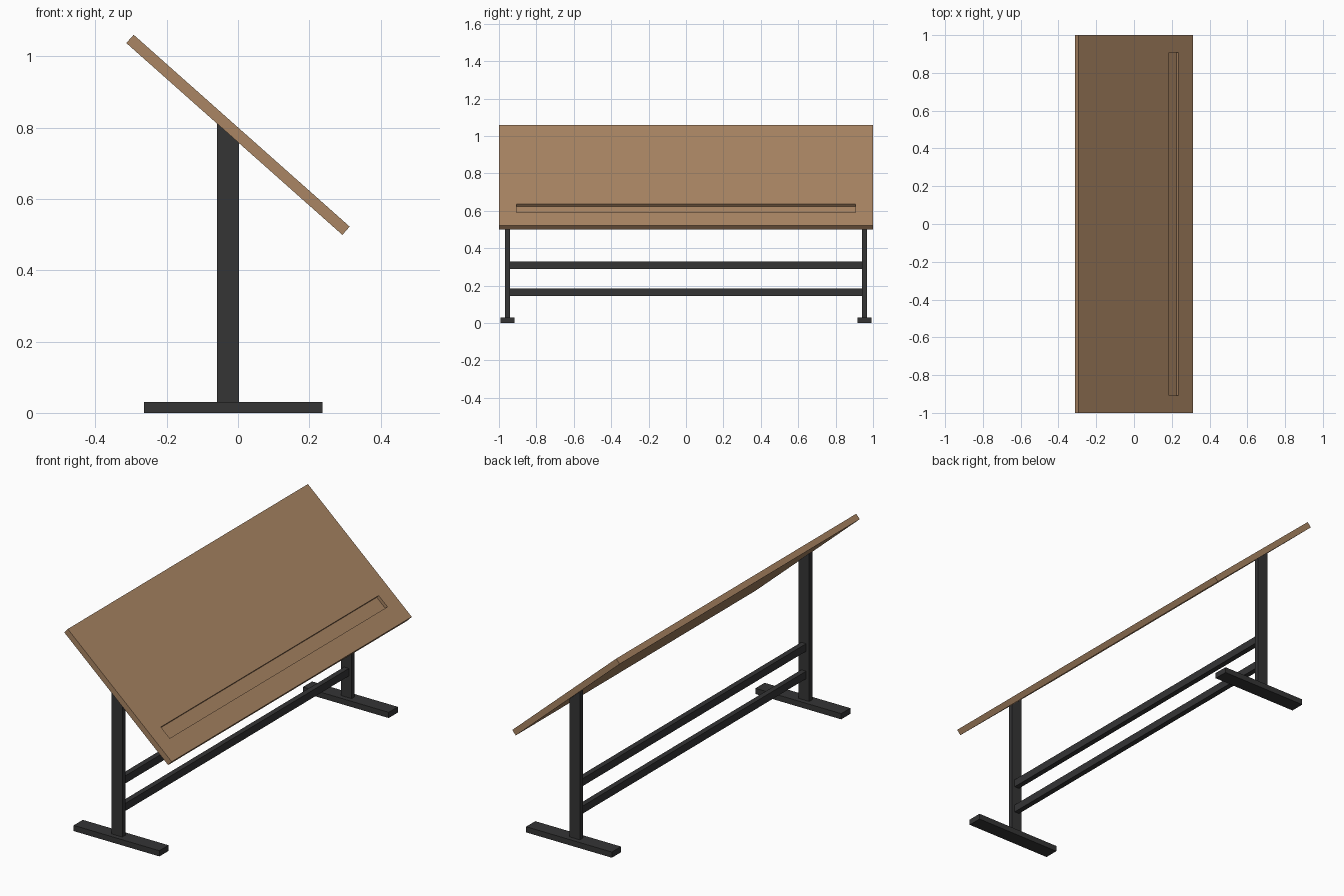
import bpy, bmesh, math
from mathutils import Matrix

if "Cube" in bpy.data.objects:
    bpy.data.objects.remove(bpy.data.objects["Cube"])


def material(name, rgb):
    m = bpy.data.materials.new(name)
    m.diffuse_color = (*rgb, 1.0)
    m.use_nodes = True
    m.node_tree.nodes["Principled BSDF"].inputs["Base Color"].default_value = m.diffuse_color
    return m


wood = material("warm_wood", (0.40, 0.235, 0.125))
metal = material("dark_metal", (0.035, 0.035, 0.036))

TILT = math.radians(41.6)
BOARD_Z = 0.7795
LENGTH, THICK = 0.81, 0.031


def finish(bm, name, mat):
    bmesh.ops.recalc_face_normals(bm, faces=bm.faces)
    me = bpy.data.meshes.new(name)
    bm.to_mesh(me)
    bm.free()
    me.materials.append(mat)
    ob = bpy.data.objects.new(name, me)
    bpy.context.collection.objects.link(ob)
    return ob


def box(bm, x0, x1, y0, y1, z0, z1):
    size = Matrix.Diagonal((x1 - x0, y1 - y0, z1 - z0, 1))
    move = Matrix.Translation(((x0 + x1) / 2, (y0 + y1) / 2, (z0 + z1) / 2))
    return bmesh.ops.create_cube(bm, size=1, matrix=move @ size)["verts"]


def underside(x):
    # height of the tilted board's lower face at x
    return BOARD_Z - THICK / 2 / math.cos(TILT) - x * math.tan(TILT)


# Tilted board with a sunken pencil groove
bm = bmesh.new()
box(bm, -LENGTH / 2, LENGTH / 2, -1, 1, -THICK / 2, THICK / 2)
bm.normal_update()
top = max(bm.faces, key=lambda f: f.calc_center_median().z)
bmesh.ops.inset_individual(bm, faces=[top], thickness=0.1)
mid = top.calc_center_median()
for v in top.verts:
    v.co.x = 0.303 if v.co.x > mid.x else 0.234
    v.co.y = math.copysign(0.907, v.co.y)
bmesh.ops.inset_individual(bm, faces=[top], thickness=0.0, depth=0.0)
for v in top.verts:
    v.co.z -= 0.017
board = finish(bm, "drawing_board", wood)
board.location.z = BOARD_Z
board.rotation_euler.y = TILT

for side, label in ((-1, "front"), (1, "back")):
    # Post, its top cut to the slope of the board
    bm = bmesh.new()
    ys = sorted((side * 0.942, side * 0.968))
    for v in box(bm, -0.059, 0.003, ys[0], ys[1], 0.03, 1):
        if v.co.z > 0.5:
            v.co.z = underside(v.co.x) + 0.001
    finish(bm, label + "_post", metal)

    # Foot
    bm = bmesh.new()
    ys = sorted((side * 0.917, side * 0.993))
    box(bm, -0.263, 0.237, ys[0], ys[1], 0, 0.03)
    finish(bm, label + "_foot", metal)

# Cross rails
for label, z in (("lower", 0.145), ("upper", 0.29)):
    bm = bmesh.new()
    box(bm, -0.041, -0.013, -0.945, 0.945, z, z + 0.04)
    finish(bm, label + "_rail", metal)
